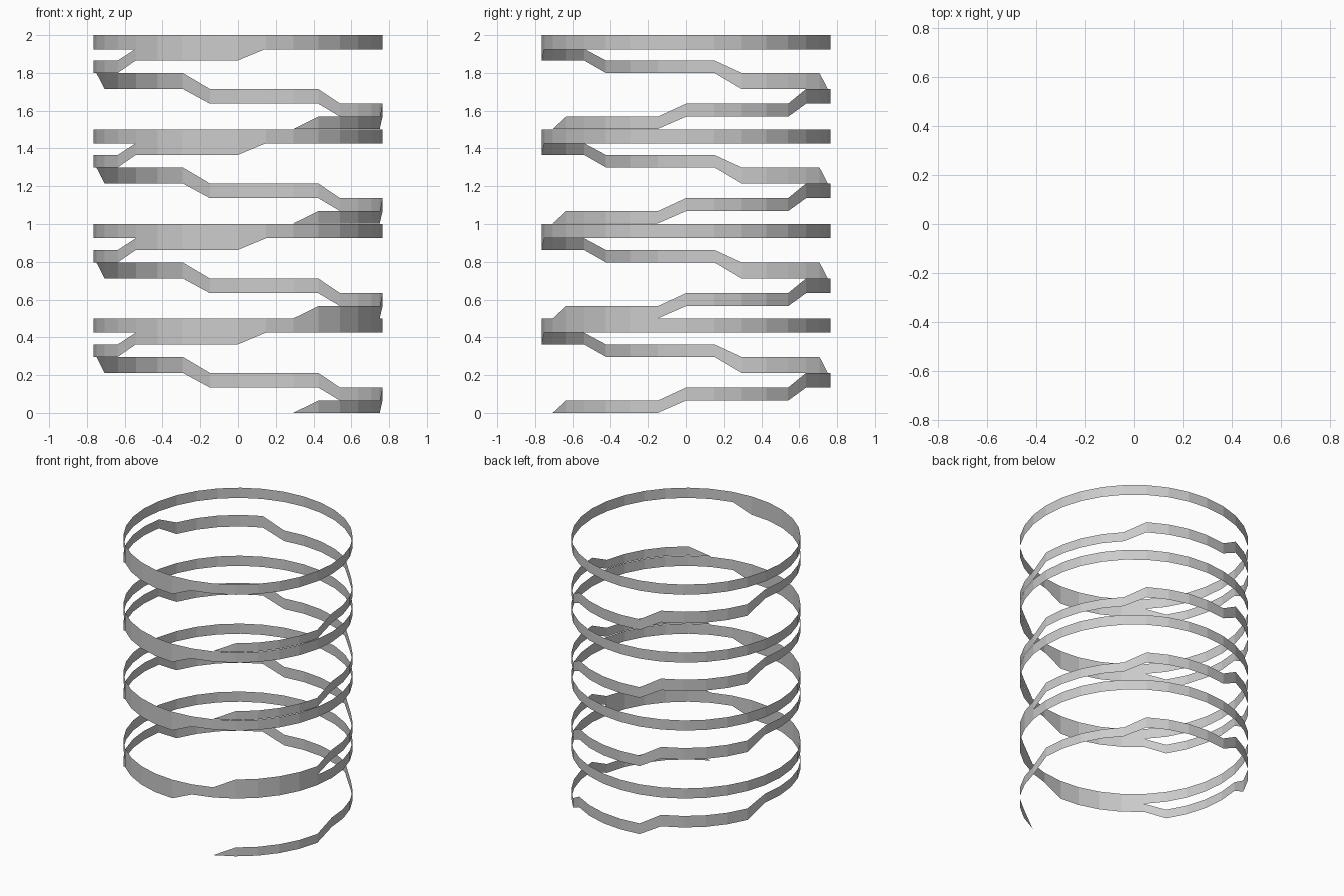
import bpy
import math

if "Cube" in bpy.data.objects:
    bpy.data.objects.remove(bpy.data.objects["Cube"])

RADIUS, SIDES = 0.765, 32
STEPS = [0.0, 0.065, 0.134, 0.212, 0.297, 0.363, 0.425]  # tread heights in one storey
RING_BOTTOM, RING_TOP = 0.425, 0.5


def band(name, stations):
    """Thin wall on the cylinder from (side index, bottom z, top z) stations."""
    verts, faces, prev = [], [], None
    for k, low, high in stations:
        a = 2 * math.pi * k / SIDES
        x, y = RADIUS * math.cos(a), RADIUS * math.sin(a)
        i = len(verts)
        verts.append((x, y, low))
        cur = [i]
        if high - low > 1e-5:
            verts.append((x, y, high))
            cur.append(i + 1)
        if prev:
            faces.append(prev[:1] + cur + prev[:0:-1])
        prev = cur
    mesh = bpy.data.meshes.new(name)
    mesh.from_pydata(verts, [], faces)
    obj = bpy.data.objects.new(name, mesh)
    bpy.context.collection.objects.link(obj)
    return obj


def ramp_stations(z):
    # pointed start, then flat treads joined by one-segment slopes
    stations = [(-6, z, z)]
    for step in range(6):
        for k in range(5 * step - 5, 5 * step):
            stations.append((k, z + STEPS[step], z + STEPS[step + 1]))
    # pointed end running into the ring
    stations.append((25, z + STEPS[6], z + STEPS[6]))
    return stations


for level, ramp_z in enumerate([0.0, 0.5, 1.003, 1.503]):
    base = 0.5 * level
    # stepped spiral ribbon
    band(f"spiral_ribbon_{level + 1}", ramp_stations(ramp_z))
    # level ring closing the storey
    band(f"ring_{level + 1}",
         [(k, base + RING_BOTTOM, base + RING_TOP) for k in range(SIDES + 1)])
